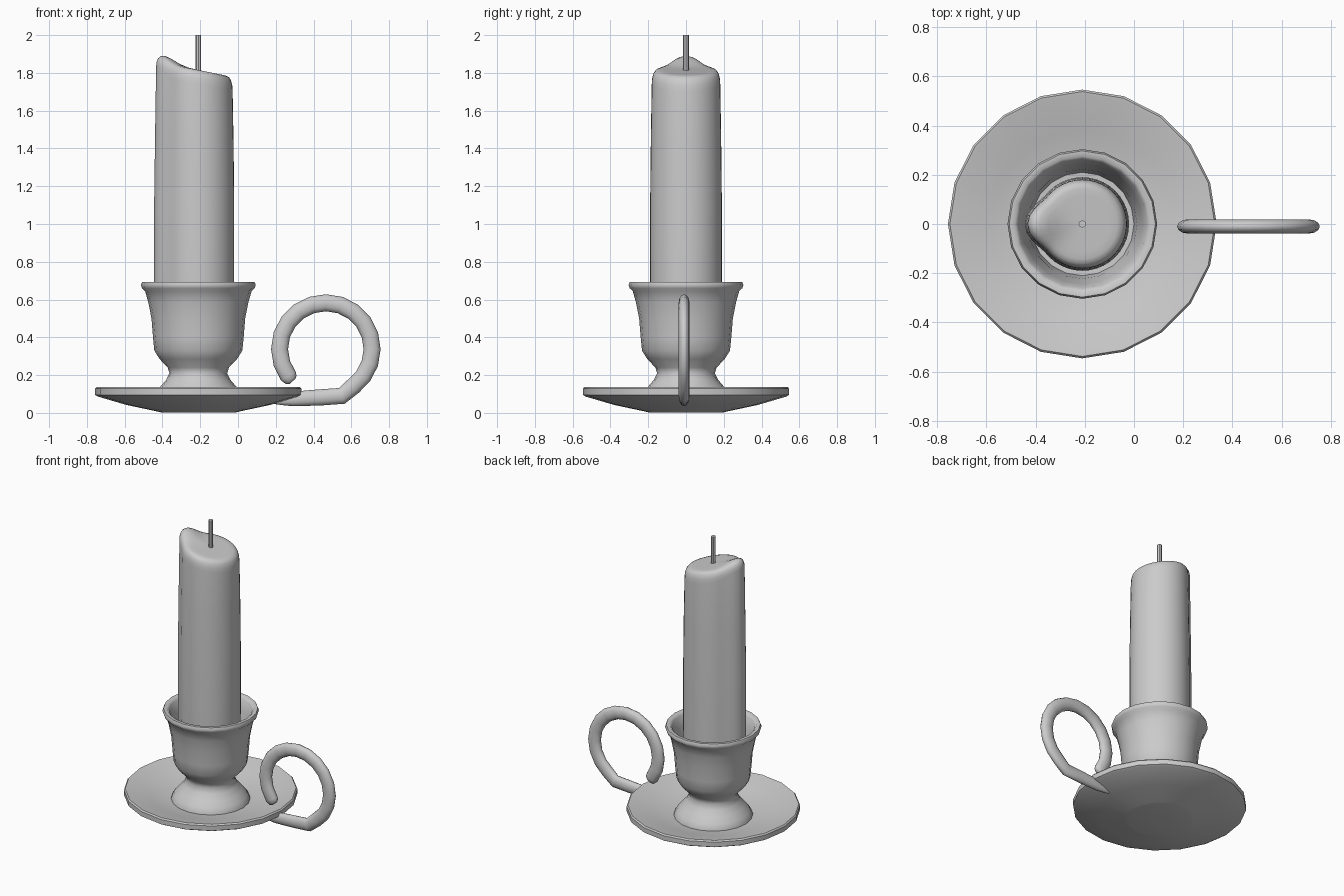
import bpy, bmesh
from math import sin, cos, pi, radians, exp, atan2, hypot
from mathutils import Vector

if "Cube" in bpy.data.objects:
    bpy.data.objects.remove(bpy.data.objects["Cube"])

CX = -0.21  # axis of the dish, cup and candle


def finish(name, rings, angle=40, closed=False):
    """Bridge equal-sized rings of points into a smooth-shaded object."""
    bm = bmesh.new()
    loops = [[bm.verts.new(p) for p in ring] for ring in rings]
    n = len(loops[0])
    for a, b in zip(loops, loops[1:]):
        for i in range(n):
            j = (i + 1) % n
            bm.faces.new((a[i], a[j], b[j], b[i]))
    bm.faces.new(loops[0][::-1])
    bm.faces.new(loops[-1])
    bmesh.ops.recalc_face_normals(bm, faces=bm.faces)
    mesh = bpy.data.meshes.new(name)
    bm.to_mesh(mesh)
    bm.free()
    obj = bpy.data.objects.new(name, mesh)
    bpy.context.collection.objects.link(obj)
    bpy.ops.object.select_all(action='DESELECT')
    obj.select_set(True)
    bpy.context.view_layer.objects.active = obj
    bpy.ops.object.shade_smooth_by_angle(angle=radians(angle))
    return obj


def lathe(name, profile, sides=20, angle=40):
    rings = [[(CX + r * cos(2 * pi * i / sides), r * sin(2 * pi * i / sides), z)
              for i in range(sides)] for r, z in profile]
    return finish(name, rings, angle)


# Shallow dish with a thin rim
lathe("dish", [(0.02, 0.005), (0.2, 0.003), (0.22, 0.008), (0.38, 0.042),
               (0.53, 0.086), (0.546, 0.095), (0.546, 0.128), (0.538, 0.137),
               (0.525, 0.135), (0.38, 0.095), (0.22, 0.06), (0.02, 0.055)], angle=30)

# Footed cup, open at the top
lathe("cup", [(0.02, 0.05), (0.25, 0.055), (0.248, 0.075), (0.23, 0.105), (0.2, 0.14),
              (0.17, 0.175), (0.153, 0.21), (0.162, 0.24), (0.205, 0.285),
              (0.233, 0.33), (0.24, 0.4), (0.248, 0.5), (0.265, 0.585),
              (0.282, 0.645), (0.298, 0.66), (0.304, 0.678), (0.297, 0.694),
              (0.275, 0.694), (0.262, 0.68), (0.245, 0.61), (0.222, 0.52),
              (0.21, 0.42), (0.02, 0.41)], angle=60)


# Candle with a wax drip down the left side and a sloping, melted top
def candle_ring(z, scale, drop=None, sides=40):
    ring = []
    for i in range(sides):
        t = 2 * pi * i / sides
        off = abs(atan2(sin(t - pi), cos(t - pi)))
        r = 0.19
        if off < radians(40):
            r += 0.044 * cos(off / radians(40) * pi / 2) ** 2
        r *= scale
        x, y = r * cos(t), r * sin(t)
        h = z
        if drop is not None:
            lump = exp(-(((x + 0.18) / 0.075) ** 2 + (y / 0.085) ** 2))
            h = 1.815 - 0.2 * x + 0.04 * lump - drop * (1 - 0.4 * lump)
        ring.append((CX + x, y, h))
    return ring


body = [(0.412, 0.98), (0.7, 1.0), (1.1, 1.0), (1.45, 0.98)]
top = [(0.955, 0.075), (0.945, 0.045), (0.91, 0.02), (0.85, 0.005), (0.75, 0),
       (0.6, 0), (0.45, 0), (0.25, 0), (0.05, 0)]
finish("candle", [candle_ring(z, s) for z, s in body] +
       [candle_ring(0, s, d) for s, d in top], angle=60)

# Wick
lathe("wick", [(0.015, 1.78), (0.015, 2.0)], sides=8)

# Curled handle: an oval tube swept along a flat path (x, z, thickness)
path = [(0.465 + 0.245 * cos(radians(a)), 0.338 + 0.245 * sin(radians(a)), 1.0)
        for a in range(216, -55, -18)]
path += [(0.55, 0.09, 0.98), (0.45, 0.083, 0.95), (0.35, 0.077, 0.9),
         (0.29, 0.072, 0.82), (0.23, 0.066, 0.55), (0.16, 0.058, 0.15)]
x0, z0, _ = path[0]
path = [(x0 + 0.022, z0 - 0.027, 0.45), (x0 + 0.015, z0 - 0.019, 0.8)] + path
rings = []
for k, (x, z, s) in enumerate(path):
    a, b = path[max(k - 1, 0)], path[min(k + 1, len(path) - 1)]
    dx, dz = b[0] - a[0], b[1] - a[1]
    n = hypot(dx, dz)
    nx, nz = -dz / n, dx / n
    rings.append([(x + nx * 0.045 * s * cos(2 * pi * i / 12),
                   -0.01 + 0.029 * s * sin(2 * pi * i / 12),
                   z + nz * 0.045 * s * cos(2 * pi * i / 12)) for i in range(12)])
finish("handle", rings, angle=60)
